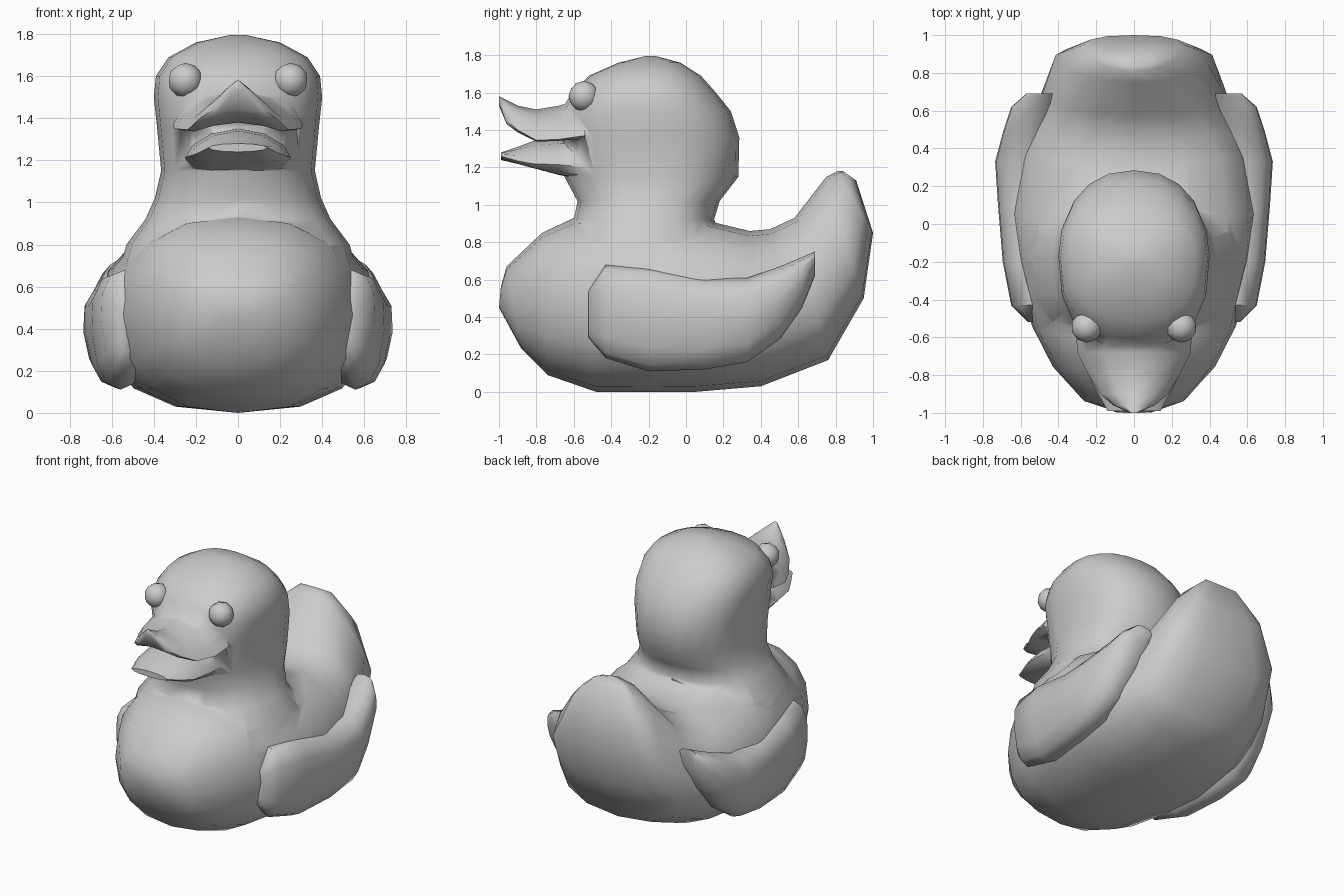
import bpy, bmesh, math
from mathutils import Vector

old = bpy.data.objects.get("Cube")
if old:
    bpy.data.objects.remove(old, do_unlink=True)

grey = bpy.data.materials.new("plain_grey")
grey.use_nodes = True
colour = (0.6, 0.6, 0.6, 1)
grey.diffuse_color = colour
grey.node_tree.nodes["Principled BSDF"].inputs["Base Color"].default_value = colour


def finish(bm, name, angle=50):
    """Turn a bmesh into a shaded, coloured object."""
    bmesh.ops.recalc_face_normals(bm, faces=bm.faces)
    mesh = bpy.data.meshes.new(name)
    bm.to_mesh(mesh)
    bm.free()
    mesh.materials.append(grey)
    obj = bpy.data.objects.new(name, mesh)
    bpy.context.collection.objects.link(obj)
    bpy.ops.object.select_all(action="DESELECT")
    obj.select_set(True)
    bpy.context.view_layer.objects.active = obj
    bpy.ops.object.shade_smooth_by_angle(angle=math.radians(angle))
    return obj


def power(value, exponent):
    return math.copysign(abs(value) ** exponent, value)


def ring(centre, across, up, sides, exponent=1.0, droop=0.0, taper=0.0):
    """Rounded cross-section; droop lowers its side edges, taper narrows its top."""
    points = []
    for i in range(sides):
        a = math.tau * i / sides
        c, s = power(math.cos(a), exponent), power(math.sin(a), exponent)
        points.append(centre + across * c * (1 - taper * s) + up * s
                      - Vector((0, 0, droop * c * c)))
    return points


def loft(name, rings, angle=50):
    """Skin a row of rings and close both ends."""
    bm = bmesh.new()
    loops = [[bm.verts.new(p) for p in r] for r in rings]
    n = len(loops[0])
    for a, b in zip(loops, loops[1:]):
        for i in range(n):
            j = (i + 1) % n
            bm.faces.new((a[i], a[j], b[j], b[i]))
    bm.faces.new(loops[0])
    bm.faces.new(loops[-1])
    return finish(bm, name, angle)


def merge(base, part):
    """Weld a part onto the base so that nothing stays buried inside."""
    bpy.context.view_layer.objects.active = base
    union = base.modifiers.new("union", "BOOLEAN")
    union.operation = "UNION"
    union.object = part
    bpy.ops.object.modifier_apply(modifier=union.name)
    bpy.data.objects.remove(part, do_unlink=True)


# Body and upturned tail: top y, top z, bottom y, bottom z, half width, taper
stations = [
    (-.99, .56, -1, .45, .1, 0), (-.96, .67, -.88, .23, .28, 0),
    (-.77, .85, -.74, .09, .43, 0), (-.6, .93, -.48, .0, .54, 0),
    (-.2, .95, -.2, .0, .63, 0), (.05, .93, .05, .0, .66, 0),
    (.34, .86, .4, .03, .61, 0), (.45, .87, .58, .1, .56, .05),
    (.58, .93, .76, .17, .49, .12), (.75, 1.15, .95, .5, .39, .3),
    (.81, 1.18, 1, .85, .25, .3), (.84, 1.18, .91, 1.13, .12, 0),
]
rings = []
for ty, tz, by, bz, w, taper in stations:
    top, bottom = Vector((0, ty, tz)), Vector((0, by, bz))
    rings.append(ring((top + bottom) / 2, Vector((w, 0, 0)), (top - bottom) / 2,
                      16, .83, taper=taper))
body = loft("body", rings, 180)

# Neck and head: height, front y, back y, half width
stations = [
    (.62, -.74, .3, .58), (.8, -.68, .22, .53), (.92, -.6, .15, .44),
    (1.02, -.58, .18, .395), (1.15, -.65, .28, .365), (1.36, -.67, .285, .385),
    (1.5, -.67, .24, .4), (1.6, -.61, .16, .39), (1.69, -.52, .08, .33),
    (1.76, -.36, -.03, .2), (1.795, -.22, -.16, .04),
]
rings = []
for z, front, back, w in stations:
    middle = back * .55 + front * .45
    points = []
    for i in range(20):
        a = math.tau * i / 20
        c, s = math.cos(a), math.sin(a)
        if s > 0:
            reach, px, py = back - middle, .9, .9
        else:
            reach, px, py = middle - front, .95, .75
        points.append(Vector((w * power(c, px), middle + reach * power(s, py), z)))
    rings.append(points)
merge(body, loft("head", rings, 180))


# Bill halves: y, top z, bottom z, half width, droop of the side edges
def bill(name, stations):
    return loft(name, [ring(Vector((0, y, (t + b) / 2)), Vector((w, 0, 0)),
                            Vector((0, 0, (t - b) / 2)), 12, 1, d)
                       for y, t, b, w, d in stations], 50)


merge(body, bill("upper_bill", [
    (-.54, 1.57, 1.39, .31, .11), (-.68, 1.53, 1.39, .3, .11),
    (-.8, 1.51, 1.38, .24, .1), (-.9, 1.53, 1.41, .18, .07),
    (-.96, 1.56, 1.44, .11, .05), (-1, 1.58, 1.53, .02, .0)]))
merge(body, bill("lower_bill", [
    (-.54, 1.35, 1.13, .25, .04), (-.68, 1.35, 1.16, .25, .04),
    (-.82, 1.34, 1.2, .23, .05), (-.9, 1.31, 1.22, .19, .03),
    (-.99, 1.28, 1.24, .14, .0)]))

# Wings: y, top z, bottom z, outer x, inner x
wing = [
    (-.52, .55, .29, .56, .48), (-.43, .68, .18, .65, .42),
    (-.2, .67, .11, .695, .42), (.1, .61, .12, .72, .45),
    (.33, .61, .16, .735, .45), (.5, .67, .28, .69, .43),
    (.62, .72, .45, .65, .42), (.69, .75, .62, .57, .43),
]
for side, label in ((1, "left"), (-1, "right")):
    loft(label + "_wing", [
        ring(Vector((side * (o + i) / 2, y, (t + b) / 2)), Vector((side * (o - i) / 2, 0, 0)),
             Vector((0, 0, (t - b) / 2)), 12, .85, taper=-.15)
        for y, t, b, o, i in wing], 50)

    # Bulging eyes
    bm = bmesh.new()
    bmesh.ops.create_icosphere(bm, subdivisions=2, radius=.083)
    bmesh.ops.translate(bm, verts=bm.verts, vec=(side * .25, -.545, 1.58))
    finish(bm, label + "_eye", 60)
